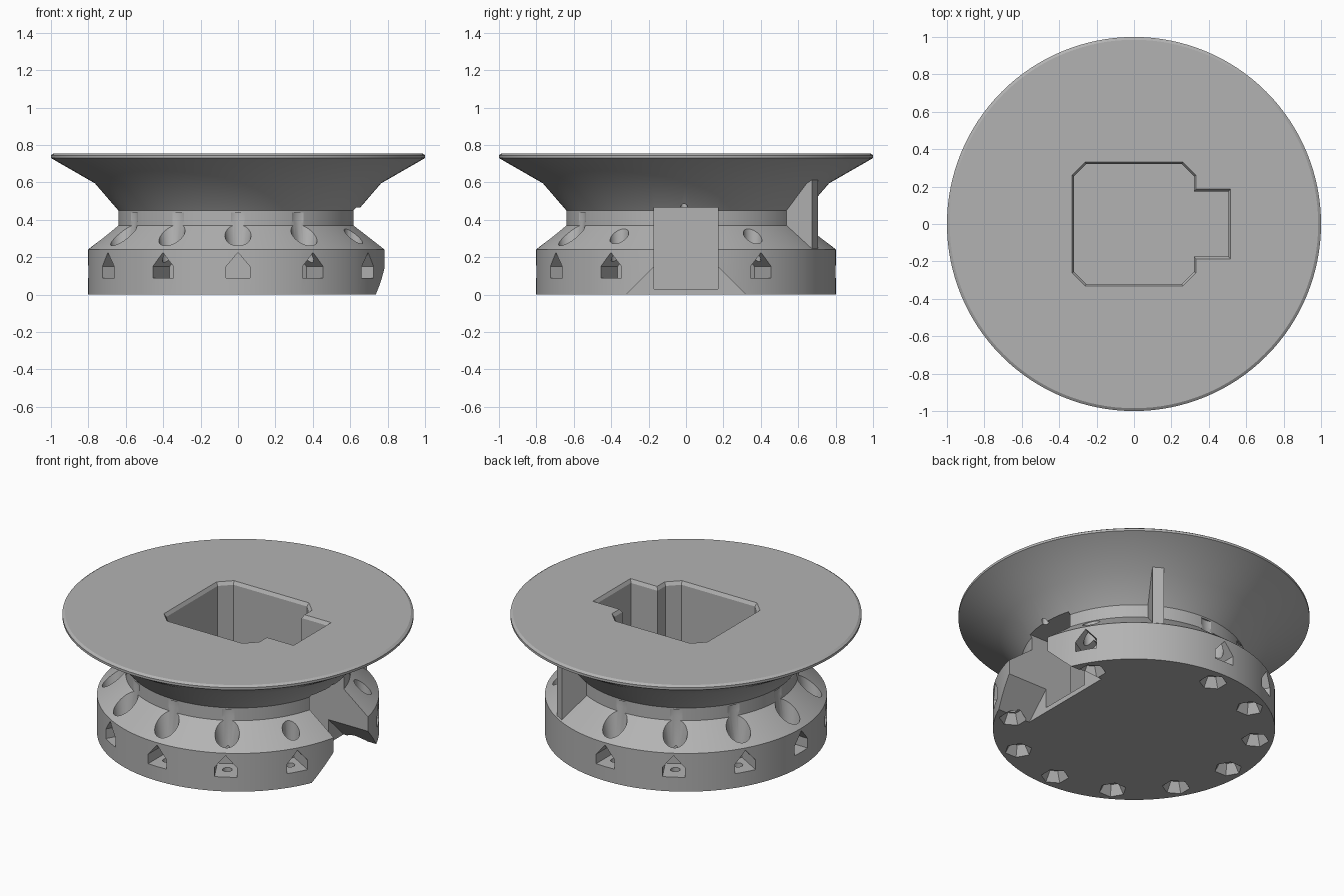
import bpy, bmesh, math
from mathutils import Matrix, Vector

if "Cube" in bpy.data.objects:
    bpy.data.objects.remove(bpy.data.objects["Cube"], do_unlink=True)

grey = bpy.data.materials.new("matte grey")
grey.use_nodes = True
COLOR = (0.45, 0.45, 0.45, 1)
grey.diffuse_color = COLOR
grey.node_tree.nodes["Principled BSDF"].inputs["Base Color"].default_value = COLOR


def loft(bm, rings, matrix=Matrix()):
    """Skin a closed solid through rings of equal point count."""
    loops = [[bm.verts.new(matrix @ Vector(p)) for p in ring] for ring in rings]
    n = len(loops[0])
    faces = [bm.faces.new((a[i], a[(i + 1) % n], b[(i + 1) % n], b[i]))
             for a, b in zip(loops, loops[1:]) for i in range(n)]
    faces += [bm.faces.new(loops[0]), bm.faces.new(loops[-1])]
    bmesh.ops.recalc_face_normals(bm, faces=faces)


def circle(r, z, n, cx=0.0, cy=0.0):
    return [(cx + r * math.cos(math.tau * i / n),
             cy + r * math.sin(math.tau * i / n), z) for i in range(n)]


def along_x(outline, x0, x1):
    return [[(x, y, z) for y, z in outline] for x in (x0, x1)]


def make(name, bm):
    mesh = bpy.data.meshes.new(name)
    bm.to_mesh(mesh)
    bm.free()
    obj = bpy.data.objects.new(name, mesh)
    mesh.materials.append(grey)
    bpy.context.collection.objects.link(obj)
    return obj


def activate(obj):
    bpy.ops.object.select_all(action='DESELECT')
    obj.select_set(True)
    bpy.context.view_layer.objects.active = obj


def cut(obj, bm):
    cutter = make("cutter", bm)
    cutter.hide_render = True
    mod = obj.modifiers.new("cut", 'BOOLEAN')
    mod.operation = 'DIFFERENCE'
    mod.solver = 'EXACT'
    mod.object = cutter
    activate(obj)
    bpy.ops.object.modifier_apply(modifier=mod.name)
    bpy.data.objects.remove(cutter, do_unlink=True)


# Turned body: base drum, sloped shoulder, collar, flared dish and rim
profile = [(0.803, 0), (0.803, 0.24), (0.64, 0.37), (0.64, 0.45),
           (0.765, 0.595), (1.0, 0.73), (1.0, 0.745), (0.985, 0.755)]
bm = bmesh.new()
loft(bm, [circle(r, z, 128) for r, z in profile])
body = make("stand_body", bm)


# Keyed pocket from the top, with a bevelled lip
def pocket_outline(z, grow):
    a, c, k, e = 0.32 + grow, 0.255 + grow * 0.5, 0.175 + grow, 0.505 + grow
    half = [(e, k), (a, k), (a, c), (c, a), (-c, a), (-a, c)]
    return [(x, y, z) for x, y in half] + [(x, -y, z) for x, y in reversed(half)]


bm = bmesh.new()
loft(bm, [pocket_outline(0.03, 0), pocket_outline(0.735, 0),
          pocket_outline(0.755, 0.012), pocket_outline(0.8, 0.012)])
cut(body, bm)

# Side channel and its flared mouth at the bottom
bm = bmesh.new()
loft(bm, along_x([(-0.17, 0.03), (0.17, 0.03), (0.17, 0.465), (-0.17, 0.465)], 0.4, 1.1))
cut(body, bm)
bm = bmesh.new()
loft(bm, along_x([(-0.33, -0.01), (0.33, -0.01), (0.17, 0.15), (-0.17, 0.15)], 0.51, 1.1))
cut(body, bm)
bm = bmesh.new()
loft(bm, [circle(0.02, z, 16, 0.65, -0.01) for z in (0.42, 0.56)])
cut(body, bm)

# Stations around the drum: gabled window, tapered top hole, hex socket below
windows, holes, sockets, pins = [bmesh.new() for _ in range(4)]
house = [(-0.064, 0.09), (0.064, 0.09), (0.064, 0.15), (0, 0.225), (-0.064, 0.15)]
for step in range(12):
    if step in (0, 2):
        continue
    turn = Matrix.Rotation(math.radians(30 * step), 4, 'Z')
    wide = 0.055 if step in (1, 11) else 0.085
    loft(windows, along_x(house, 0.62, 0.9), turn)
    loft(holes, [circle(0.04, 0.14, 32, 0.715), circle(wide, 0.4, 32, 0.715),
                 circle(wide, 0.44, 32, 0.715)], turn)
    loft(sockets, [circle(0.085, -0.01, 6, 0.7), circle(0.045, 0.06, 6, 0.7)], turn)
    loft(pins, [circle(0.028, z, 16, 0.7) for z in (0.05, 0.12)], turn)
for cutter in (windows, holes, sockets, pins):
    cut(body, cutter)

# Fin bracing the dish against the shoulder
bm = bmesh.new()
fin = [(0.61, 0.2), (0.795, 0.2), (0.795, 0.62), (0.61, 0.5)]
loft(bm, [[(x, y, z) for x, z in fin] for y in (-0.032, 0.032)],
     Matrix.Rotation(math.radians(60), 4, 'Z'))
make("support_fin", bm)

activate(body)
bpy.ops.object.shade_smooth_by_angle(angle=math.radians(25))
